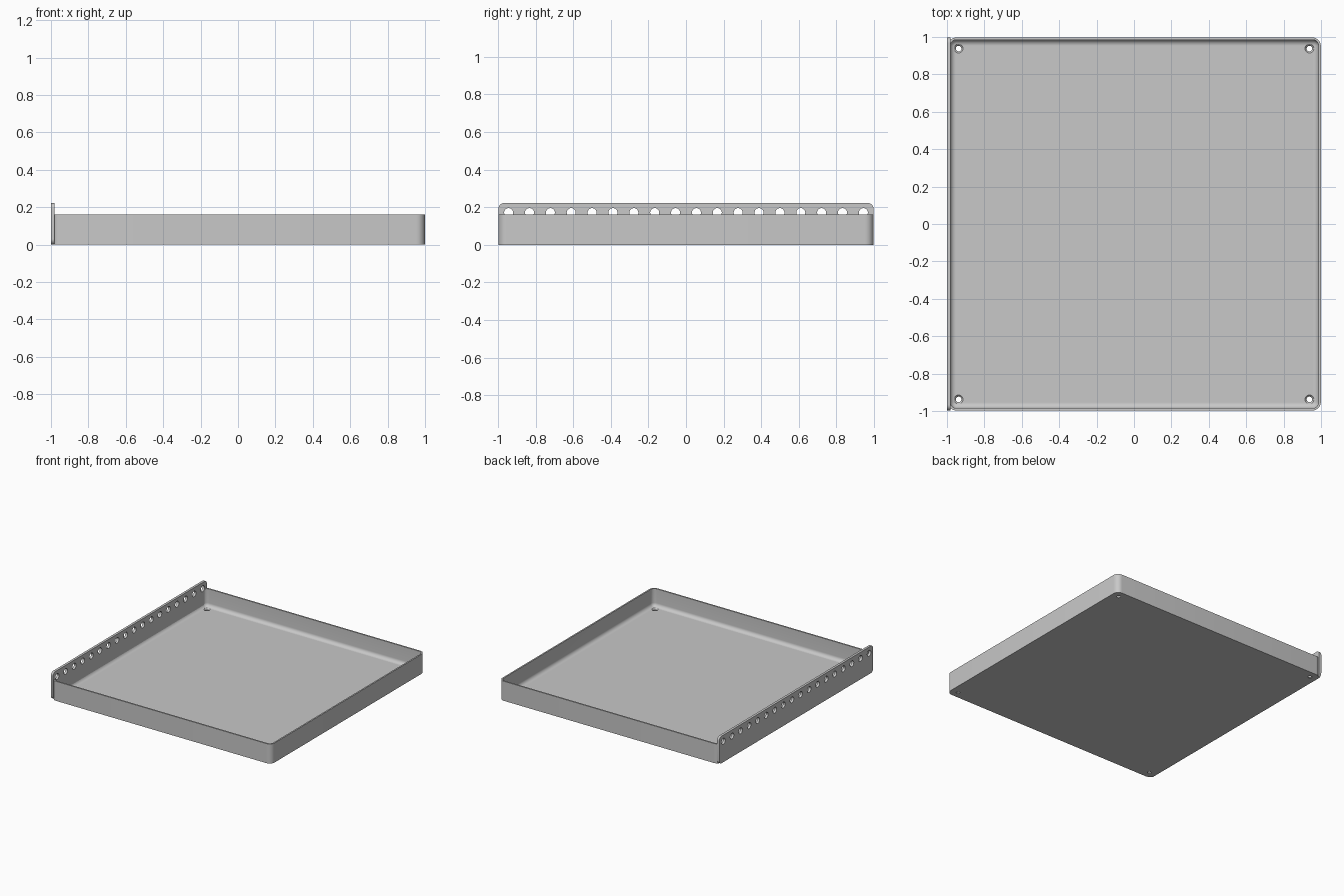
import bpy, bmesh
from math import sin, cos, pi, radians
from mathutils import Matrix, Vector

default = bpy.data.objects.get("Cube")
if default:
    bpy.data.objects.remove(default, do_unlink=True)

HALF = 0.997          # half of the tray's side
WALL = 0.012
HEIGHT = 0.16
FLOOR = 0.015
FILLET = 0.03
CORNER = 0.045
PLATE_T = 0.02
PLATE_H = 0.222

grey = bpy.data.materials.new("light grey")
grey.use_nodes = True
grey.diffuse_color = (0.58, 0.58, 0.58, 1)
grey.node_tree.nodes["Principled BSDF"].inputs["Base Color"].default_value = grey.diffuse_color


def rounded_rect(hx, hy, r, steps=8):
    """Counter-clockwise outline of a rectangle with round corners."""
    points = []
    for i, (sx, sy) in enumerate([(1, 1), (-1, 1), (-1, -1), (1, -1)]):
        for k in range(steps + 1):
            a = (i + k / steps) * pi / 2
            points.append((sx * (hx - r) + r * cos(a), sy * (hy - r) + r * sin(a)))
    return points


def circle(r, steps=32):
    return [(r * cos(2 * pi * k / steps), r * sin(2 * pi * k / steps)) for k in range(steps)]


def loft(bm, rings, matrix=Matrix()):
    """Skin a closed body through (outline, height) rings."""
    loops = [[bm.verts.new(matrix @ Vector((x, y, z))) for x, y in outline]
             for outline, z in rings]
    n = len(loops[0])
    for low, high in zip(loops, loops[1:]):
        for i in range(n):
            j = (i + 1) % n
            bm.faces.new((low[i], low[j], high[j], high[i]))
    bm.faces.new(loops[0][::-1])
    bm.faces.new(loops[-1])


def make_object(name, bm):
    bmesh.ops.recalc_face_normals(bm, faces=bm.faces)
    mesh = bpy.data.meshes.new(name)
    bm.to_mesh(mesh)
    bm.free()
    mesh.materials.append(grey)
    obj = bpy.data.objects.new(name, mesh)
    bpy.context.collection.objects.link(obj)
    return obj


def cut(obj, cutters):
    """Drill the cutters out of a part and bake the result."""
    for cutter in cutters:
        mod = obj.modifiers.new("drill", 'BOOLEAN')
        mod.operation = 'DIFFERENCE'
        mod.solver = 'EXACT'
        mod.object = cutter
    bpy.context.view_layer.update()
    graph = bpy.context.evaluated_depsgraph_get()
    baked = bpy.data.meshes.new_from_object(obj.evaluated_get(graph))
    obj.modifiers.clear()
    obj.data = baked


# Tray: outer wall, rim, inner wall, then a fillet down to the floor
def tray_ring(inset, z):
    side = HALF - inset
    return rounded_rect(side, side, max(CORNER - inset, 0.003)), z


rings = [tray_ring(0, 0), tray_ring(0, HEIGHT), tray_ring(WALL, HEIGHT)]
for k in range(9):
    a = k / 8 * pi / 2
    rings.append(tray_ring(WALL + FILLET * (1 - cos(a)), FLOOR + FILLET * (1 - sin(a))))
bm = bmesh.new()
loft(bm, rings)
tray = make_object("tray", bm)
tray.location.x = 0.002

# Tall mounting plate along the right side
bm = bmesh.new()
outline = rounded_rect(HALF, PLATE_H / 2, 0.03)
stand = Matrix.Translation((-1, 0, PLATE_H / 2)) @ Matrix(
    ((0, 0, 1, 0), (1, 0, 0, 0), (0, 1, 0, 0), (0, 0, 0, 1)))
loft(bm, [(outline, 0), (outline, PLATE_T)], stand)
plate = make_object("mounting_plate", bm)

# Row of holes through the plate and the wall behind it
bm = bmesh.new()
for i in range(18):
    y = -0.943 + i * 1.886 / 17
    turn = Matrix.Translation((-1, y, 0.171)) @ Matrix.Rotation(pi / 2, 4, 'Y')
    loft(bm, [(circle(0.024, 24), -0.02), (circle(0.024, 24), 0.04)], turn)
row_cutter = make_object("row_cutter", bm)

# Countersunk screw holes in the floor corners
bm = bmesh.new()
for x in (-0.938, 0.938):
    for y in (-0.938, 0.938):
        profile = [(0.015, -0.02), (0.015, 0.005), (0.024, FLOOR), (0.024, 0.03)]
        loft(bm, [(circle(r), z) for r, z in profile], Matrix.Translation((x, y, 0)))
screw_cutter = make_object("screw_cutter", bm)

cut(tray, [row_cutter, screw_cutter])
cut(plate, [row_cutter])
for cutter in (row_cutter, screw_cutter):
    bpy.data.objects.remove(cutter, do_unlink=True)

# Smooth the round surfaces, keep the edges sharp
bpy.ops.object.select_all(action='DESELECT')
for obj in (tray, plate):
    obj.select_set(True)
bpy.context.view_layer.objects.active = tray
bpy.ops.object.shade_smooth_by_angle(angle=radians(30))
